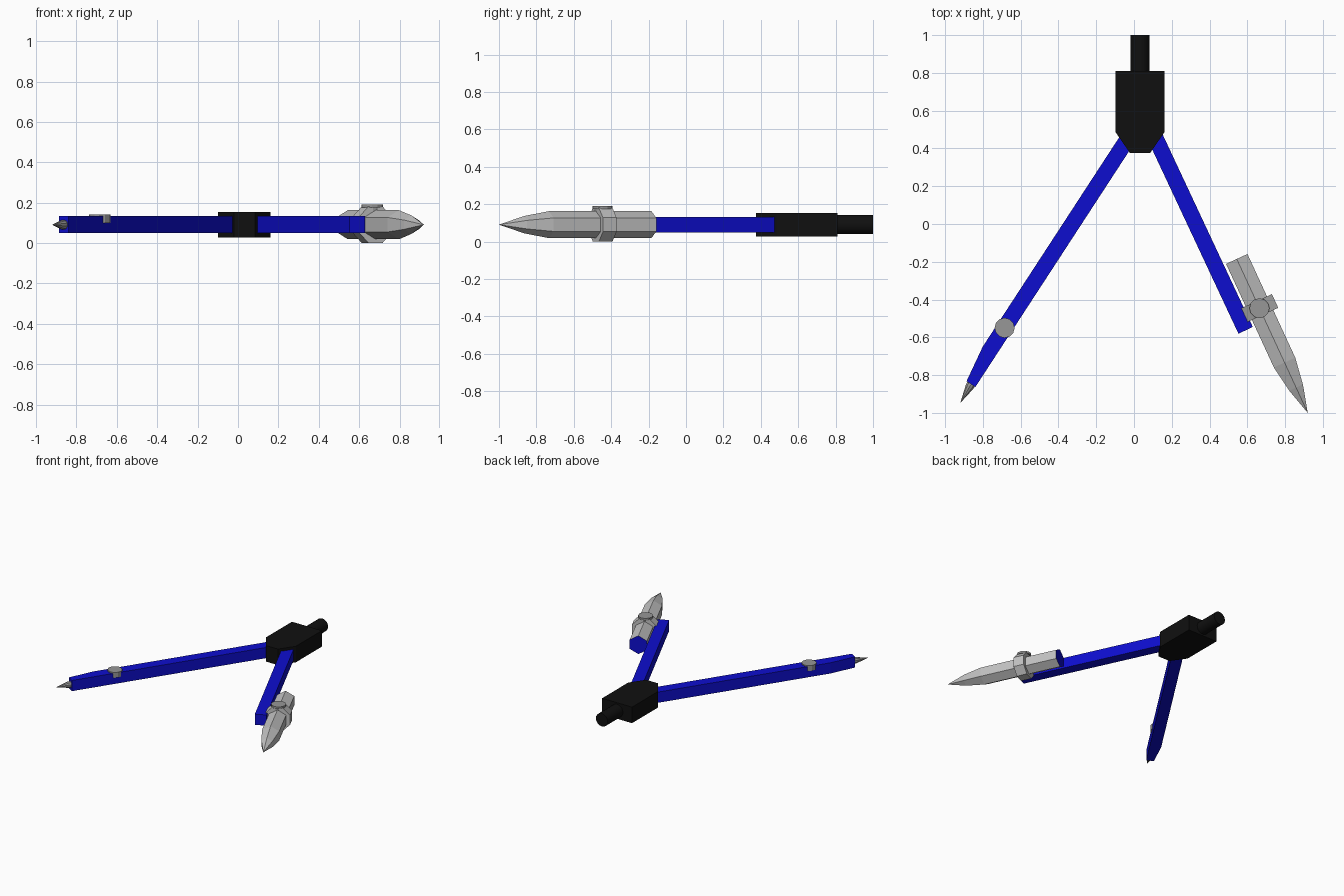
import bpy, bmesh, math
from mathutils import Vector

if "Cube" in bpy.data.objects:
    bpy.data.objects.remove(bpy.data.objects["Cube"])


def material(name, rgb):
    m = bpy.data.materials.new(name)
    m.diffuse_color = (*rgb, 1)
    m.use_nodes = True
    m.node_tree.nodes["Principled BSDF"].inputs["Base Color"].default_value = m.diffuse_color
    return m


BLUE = material("blue", (0.004, 0.004, 0.62))
BLACK = material("black", (0.005, 0.005, 0.005))
LIGHT = material("light grey", (0.54, 0.54, 0.54))
STEEL = material("mid grey", (0.31, 0.31, 0.31))
ZC = 0.091  # mid height of the whole tool


def finish(bm, name, mats):
    bmesh.ops.remove_doubles(bm, verts=bm.verts, dist=1e-5)
    bmesh.ops.recalc_face_normals(bm, faces=bm.faces)
    me = bpy.data.meshes.new(name)
    bm.to_mesh(me)
    bm.free()
    for m in mats:
        me.materials.append(m)
    ob = bpy.data.objects.new(name, me)
    bpy.context.collection.objects.link(ob)
    return ob


def prism(name, outline, half, mat):
    """Flat outline extruded evenly above and below the mid height."""
    bm = bmesh.new()
    f = bm.faces.new([bm.verts.new((x, y, ZC - half)) for x, y in outline])
    ext = bmesh.ops.extrude_face_region(bm, geom=[f])["geom"]
    vs = [g for g in ext if isinstance(g, bmesh.types.BMVert)]
    bmesh.ops.translate(bm, verts=vs, vec=(0, 0, 2 * half))
    return finish(bm, name, [mat])


def lathe(name, start, axis, rings, sides, mats, phase=0.0):
    """Rings of (distance, radius) along an axis, joined and capped."""
    bm = bmesh.new()
    d = Vector(axis).normalized()
    up = Vector((0, 0, 1)) if abs(d.z) < 0.5 else Vector((0, 1, 0))
    side = d.cross(up)
    loops = []
    for t, r in rings:
        c = Vector(start) + d * t
        angles = [2 * math.pi * (i + phase) / sides for i in range(sides)]
        loops.append([bm.verts.new(c + (up * math.cos(a) + side * math.sin(a)) * r)
                      for a in angles])
    for a, b in zip(loops, loops[1:]):
        for i in range(sides):
            j = (i + 1) % sides
            bm.faces.new((a[i], a[j], b[j], b[i]))
    bm.faces.new(loops[0])
    if rings[-1][1] > 0:
        bm.faces.new(loops[-1])
    return finish(bm, name, mats)


# Hinge head and round handle
HX = 0.032
right = [(0.053, 0.375), (0.13, 0.487), (0.13, 0.81)]
prism("hinge_head", [(HX + x, y) for x, y in right]
      + [(HX - x, y) for x, y in reversed(right)], 0.063, BLACK)
handle = lathe("handle", (HX, 0.78, ZC), (0, 1, 0), [(0, 0.051), (0.22, 0.051)],
               20, [BLACK])


# Legs: square bars, the needle leg bevelled on its outer side
def leg(name, top, end, bevel=None):
    a, b = Vector(top), Vector(end)
    d = (b - a).normalized()
    n = Vector((d.y, -d.x)) * 0.042
    pts = [a - n, b - n, b + n, a + n]
    if bevel:
        pts = [a - n, b - n, b + n * 0.33, b + n - d * bevel, a + n]
    prism(name, [tuple(p) for p in pts], 0.042, BLUE)
    return d


d = leg("needle_leg", (-0.038, 0.444), (-0.875, -0.84), 0.2)
leg("pencil_leg", (0.112, 0.46), (0.591, -0.563))

# Needle point and pivot screw
base, tip = Vector((-0.855, -0.835, ZC)), Vector((-0.92, -0.948, ZC))
length = (tip - base).length
lathe("needle_point", base, tip - base,
      [(0, 0.024), (0.03, 0.024), (length, 0)], 10, [STEEL])
lathe("pivot_screw", (-0.685, -0.55, 0.1), (0, 0, 1),
      [(0, 0.053), (0.042, 0.053)], 12, [STEEL])

# Six-sided pencil with a blue end face
p0, p1 = Vector((0.544, -0.185, ZC)), Vector((0.92, -1.0, ZC))
axis = (p1 - p0).normalized()
pencil = lathe("pencil", p0, axis,
               [(0, 0.072), (0.604, 0.072), (0.75, 0.046), ((p1 - p0).length, 0)],
               6, [LIGHT, BLUE])
for f in pencil.data.polygons:
    if f.normal.dot(axis) < -0.9:
        f.material_index = 1

# Clamp band around the pencil, with its tightening knob
lathe("clamp_band", p0 + axis * 0.247, axis, [(0, 0.0985), (0.08, 0.0985)],
      8, [LIGHT], 0.5)
lathe("clamp_knob", (0.664, -0.446, 0.16), (0, 0, 1),
      [(0, 0.043), (0.016, 0.043), (0.016, 0.053), (0.032, 0.053)], 12, [STEEL])

# Smooth only the round handle
for ob in bpy.context.view_layer.objects:
    ob.select_set(False)
handle.select_set(True)
bpy.context.view_layer.objects.active = handle
bpy.ops.object.shade_smooth_by_angle()
